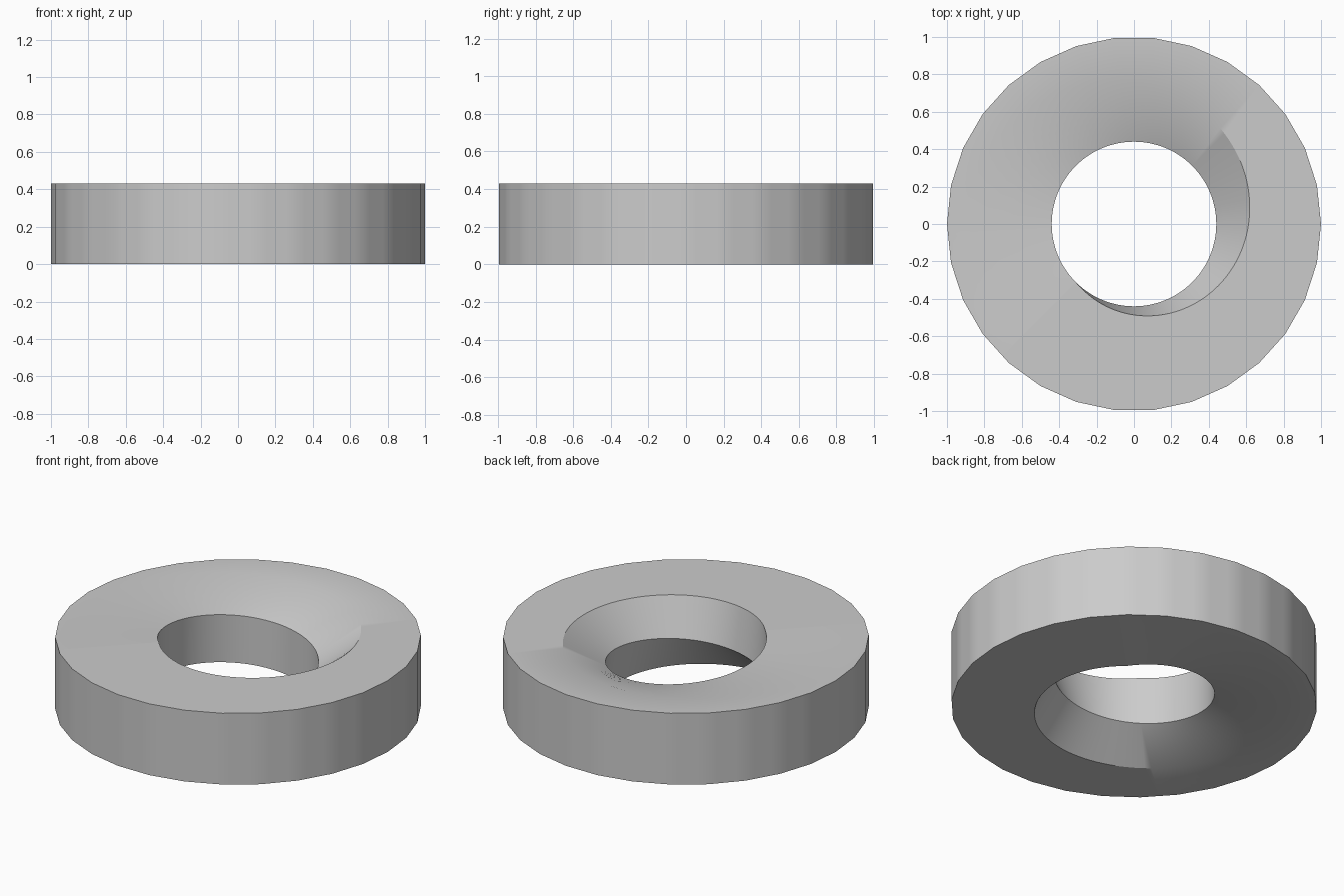
import bpy
import bmesh
from math import cos, sin, pi, radians

cube = bpy.data.objects.get("Cube")
if cube:
    bpy.data.objects.remove(cube, do_unlink=True)

HEIGHT = 0.43       # thickness of the ring
BORE = 0.44         # radius of the narrowest part of the hole
SIDES = 30          # flat sides around the outside
STEPS = 120         # slices around the ring
START = radians(225)


def outer_radius(angle):
    """Radius of the regular outer polygon at an angle."""
    wedge = 2 * pi / SIDES
    return cos(wedge / 2) / cos(angle % wedge - wedge / 2)


def flare(turn, rim):
    """Ridge height and opening radius after a fraction of a turn."""
    ridge = HEIGHT * (1 + 2 * turn) / 3
    return ridge, min(BORE + 0.56 * turn ** 1.2, rim - 0.004)


def profile(top_turn, bottom_turn, angle):
    """Cross-section of the ring, from the hole round to the hole again."""
    rim = outer_radius(angle)
    upper, top_open = flare(top_turn, rim)
    lower, bottom_open = flare(bottom_turn, rim)
    points = [(BORE, HEIGHT - lower), (BORE, upper), (top_open, HEIGHT),
              (rim, HEIGHT), (rim, 0), (bottom_open, 0)]
    return [(r * cos(angle), r * sin(angle), z) for r, z in points]


# Twisted ring: one ridge winds one and a half turns down through the hole
bm = bmesh.new()
for i in range(STEPS):
    j = (STEPS // 2 - i - 1) % STEPS
    a, b = (
        [bm.verts.new(p) for p in profile(
            (i + k) / STEPS, (j + 1 - k) / STEPS, START + 2 * pi * (i + k) / STEPS)]
        for k in (0, 1))
    for n in range(len(a)):
        m = (n + 1) % len(a)
        bm.faces.new((a[n], b[n], b[m], a[m]))
bmesh.ops.remove_doubles(bm, verts=bm.verts, dist=0.0005)
bmesh.ops.dissolve_degenerate(bm, edges=bm.edges, dist=0.0005)
bmesh.ops.recalc_face_normals(bm, faces=bm.faces)

mesh = bpy.data.meshes.new("twisted_ring")
bm.to_mesh(mesh)
bm.free()
ring = bpy.data.objects.new("twisted_ring", mesh)
bpy.context.collection.objects.link(ring)

# Plain grey
grey = bpy.data.materials.new("light_grey")
grey.use_nodes = True
colour = (0.6, 0.6, 0.6, 1)
grey.diffuse_color = colour
grey.node_tree.nodes["Principled BSDF"].inputs["Base Color"].default_value = colour
mesh.materials.append(grey)

# Smooth the gentle slopes, keep the ridge and rims sharp
bpy.ops.object.select_all(action='DESELECT')
ring.select_set(True)
bpy.context.view_layer.objects.active = ring
bpy.ops.object.shade_smooth_by_angle(angle=radians(30))
